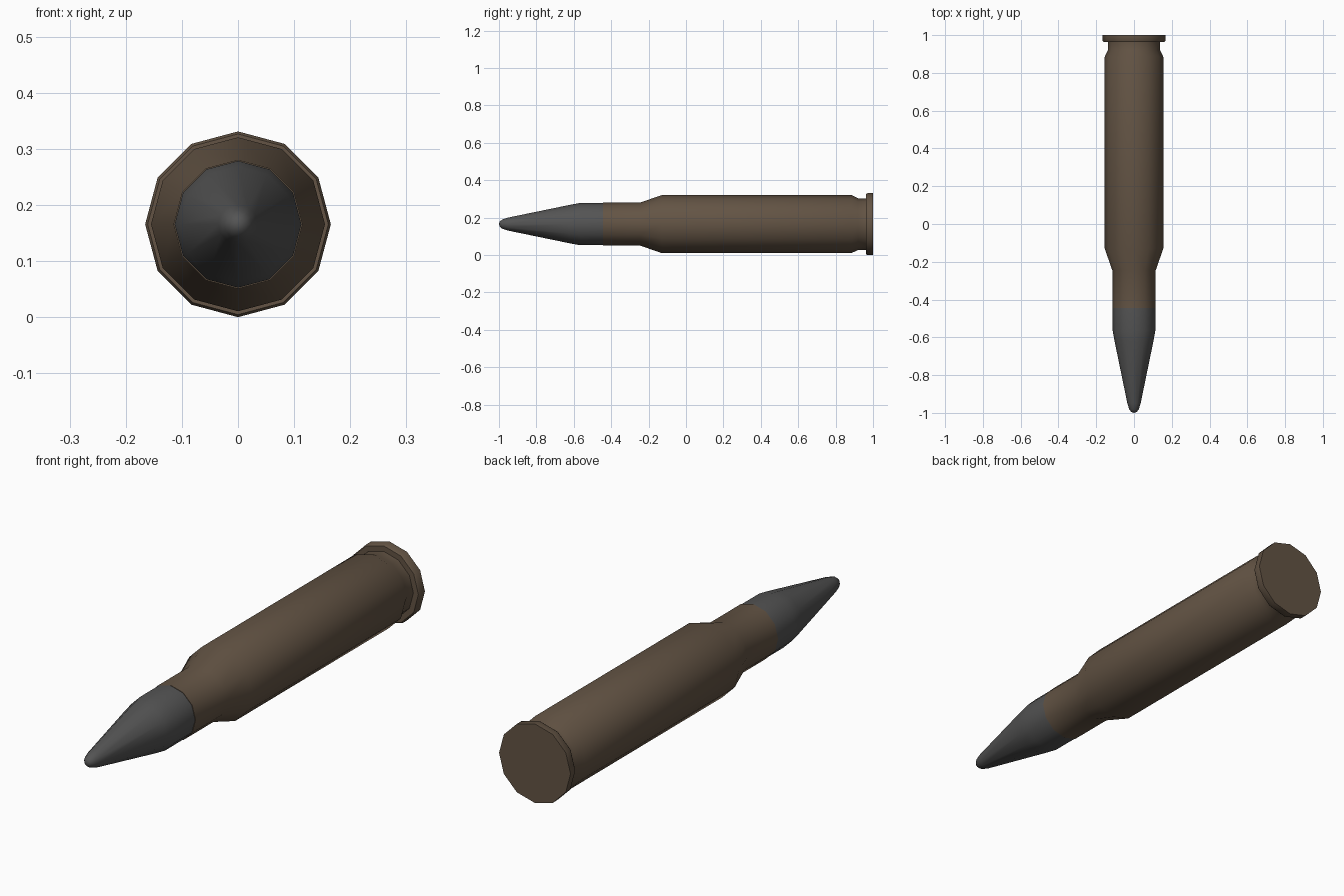
import bpy, bmesh, math

if "Cube" in bpy.data.objects:
    bpy.data.objects.remove(bpy.data.objects["Cube"])

SIDES = 12
AXIS_Z = 0.1655


def material(name, rgb):
    m = bpy.data.materials.new(name)
    m.diffuse_color = (*rgb, 1.0)
    m.use_nodes = True
    m.node_tree.nodes["Principled BSDF"].inputs["Base Color"].default_value = m.diffuse_color
    return m


def lathe(name, profile, mat, angle):
    """Revolve (y, radius) points around the long axis; radius 0 closes to a point."""
    bm = bmesh.new()
    rings = []
    for y, r in profile:
        if r == 0:
            rings.append([bm.verts.new((0, y, AXIS_Z))] * SIDES)
        else:
            rings.append([bm.verts.new((r * math.cos(2 * math.pi * i / SIDES), y,
                                        AXIS_Z + r * math.sin(2 * math.pi * i / SIDES)))
                          for i in range(SIDES)])
    for a, b in zip(rings, rings[1:]):
        for i in range(SIDES):
            j = (i + 1) % SIDES
            bm.faces.new(list(dict.fromkeys((a[i], a[j], b[j], b[i]))))
    if profile[-1][1] > 0:
        bm.faces.new(rings[-1])
    bmesh.ops.recalc_face_normals(bm, faces=bm.faces)
    mesh = bpy.data.meshes.new(name)
    bm.to_mesh(mesh)
    bm.free()
    mesh.materials.append(mat)
    ob = bpy.data.objects.new(name, mesh)
    bpy.context.collection.objects.link(ob)
    bpy.ops.object.select_all(action='DESELECT')
    ob.select_set(True)
    bpy.context.view_layer.objects.active = ob
    bpy.ops.object.shade_smooth_by_angle(angle=math.radians(angle))


brown = material("dull brown casing", (0.125, 0.088, 0.058))
grey = material("dark grey metal", (0.088, 0.088, 0.088))

# Casing: mouth lip, neck, shoulder, body, extractor groove, rim, flat base
lathe("casing", [(-0.445, 0.109), (-0.445, 0.115), (-0.245, 0.115),
                 (-0.13, 0.155), (0.885, 0.155), (0.92, 0.138),
                 (0.963, 0.138), (0.963, 0.161), (0.97, 0.1655),
                 (1.0, 0.1655)], brown, 40)

# Projectile: rounded tip, tapering nose, straight shank seated in the neck
lathe("projectile", [(-1.0, 0), (-0.996, 0.014), (-0.982, 0.025),
                     (-0.95, 0.035), (-0.62, 0.103), (-0.565, 0.113),
                     (-0.445, 0.113)], grey, 50)
